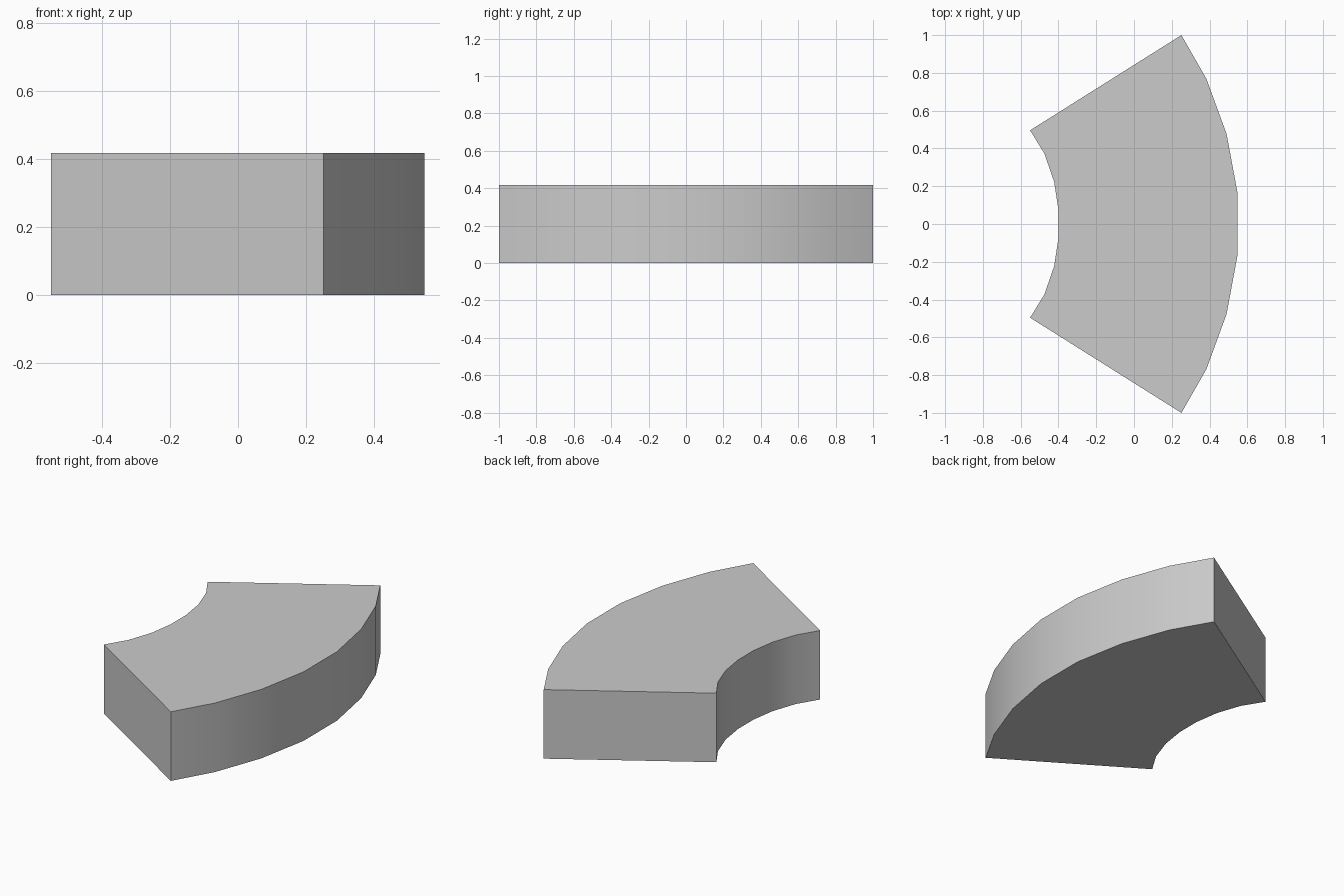
import bpy
import bmesh

cube = bpy.data.objects.get("Cube")
if cube:
    bpy.data.objects.remove(cube, do_unlink=True)

HEIGHT = 0.417
# Half profiles of the two curved sides, from the end towards the middle
OUTER = [(0.251, 1.0), (0.384, 0.767), (0.49, 0.477), (0.549, 0.16)]
INNER = [(-0.55, 0.496), (-0.474, 0.372), (-0.423, 0.224), (-0.4, 0.074)]


def mirrored(half):
    """Complete an arc by mirroring it across y = 0."""
    return half + [(x, -y) for x, y in reversed(half)]


# Plain grey material
grey = bpy.data.materials.new("plain_grey")
grey.use_nodes = True
colour = (0.6, 0.6, 0.6, 1)
grey.diffuse_color = colour
grey.node_tree.nodes["Principled BSDF"].inputs["Base Color"].default_value = colour

# Curved block: outline face extruded upwards
bm = bmesh.new()
outline = mirrored(OUTER) + mirrored(INNER)[::-1]
base = bm.faces.new([bm.verts.new((x, y, 0)) for x, y in outline])
top = bmesh.ops.extrude_face_region(bm, geom=[base], use_keep_orig=True)
top_verts = [v for v in top["geom"] if isinstance(v, bmesh.types.BMVert)]
bmesh.ops.translate(bm, verts=top_verts, vec=(0, 0, HEIGHT))
bmesh.ops.recalc_face_normals(bm, faces=bm.faces)

mesh = bpy.data.meshes.new("curved_block")
bm.to_mesh(mesh)
bm.free()
mesh.materials.append(grey)
block = bpy.data.objects.new("curved_block", mesh)
bpy.context.collection.objects.link(block)

# Smooth the curved sides, keep the rims and ends sharp
bpy.ops.object.select_all(action='DESELECT')
block.select_set(True)
bpy.context.view_layer.objects.active = block
bpy.ops.object.shade_smooth_by_angle(angle=0.52)
